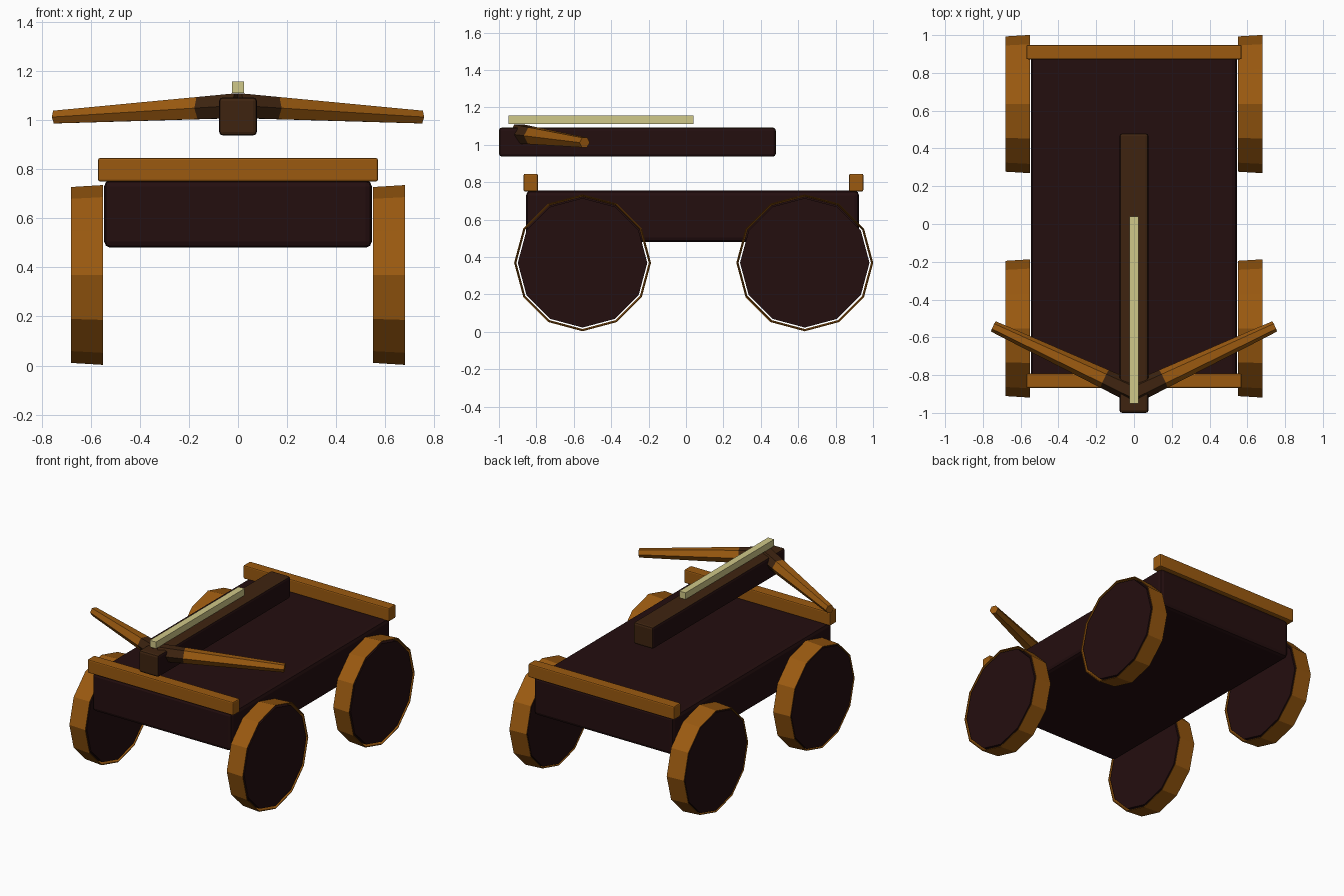
import bpy, bmesh, math
from mathutils import Vector

cube = bpy.data.objects.get("Cube")
if cube:
    bpy.data.objects.remove(cube, do_unlink=True)


def srgb(*c):
    return tuple((v / 255 / 12.92) if v < 11 else ((v / 255 + 0.055) / 1.055) ** 2.4 for v in c) + (1.0,)


def material(name, colour):
    m = bpy.data.materials.new(name)
    m.use_nodes = True
    m.diffuse_color = colour
    m.node_tree.nodes["Principled BSDF"].inputs["Base Color"].default_value = colour
    return m


dark = material("dark wood", srgb(36, 14, 15))
orange = material("orange wood", srgb(155, 90, 16))
brown = material("brown wood", srgb(62, 36, 16))
cream = material("pale bolt", srgb(208, 200, 136))


def finish(name, bm, mats):
    bmesh.ops.recalc_face_normals(bm, faces=bm.faces)
    me = bpy.data.meshes.new(name)
    bm.to_mesh(me)
    bm.free()
    for m in mats:
        me.materials.append(m)
    ob = bpy.data.objects.new(name, me)
    bpy.context.scene.collection.objects.link(ob)
    return ob


def box(name, lo, hi, mats, bevel=0.0, rule=None):
    """Bevelled box between two corners; rule picks a material from a face normal."""
    bm = bmesh.new()
    bmesh.ops.create_cube(bm, size=1)
    lo, hi = Vector(lo), Vector(hi)
    for v in bm.verts:
        v.co = (lo + hi) / 2 + v.co * (hi - lo)
    if bevel:
        bmesh.ops.bevel(bm, geom=bm.edges[:], offset=bevel, segments=2, profile=0.5, affect='EDGES')
    bm.normal_update()
    if rule:
        for f in bm.faces:
            f.material_index = rule(f.normal)
    return finish(name, bm, mats)


def loft(bm, rings, closed=False):
    """Join rings of points with quads and return the faces of each band."""
    vs = [[bm.verts.new(p) for p in r] for r in rings]
    n = len(vs[0])
    pairs = list(zip(vs, vs[1:])) + ([(vs[-1], vs[0])] if closed else [])
    bands = [[bm.faces.new((a[i], a[(i + 1) % n], b[(i + 1) % n], b[i])) for i in range(n)]
             for a, b in pairs]
    if not closed:
        bands[0].append(bm.faces.new(vs[0]))
        bands[-1].append(bm.faces.new(vs[-1]))
    return bands


def circle(x, y, z, r, n=12):
    return [(x, y + r * math.cos(2 * math.pi * i / n), z + r * math.sin(2 * math.pi * i / n))
            for i in range(n)]


# Cart body and the two cross bars
box("cart_body", (-0.545, -0.855, 0.48), (0.545, 0.925, 0.755), [dark], 0.025)
for name, y in (("front_bar", -0.83), ("rear_bar", 0.91)):
    box(name, (-0.57, y - 0.038, 0.75), (0.57, y + 0.038, 0.845), [orange], 0.008)

# Weapon beam with darker flanks, and the bolt above it
box("beam", (-0.077, -1.0, 0.937), (0.077, 0.48, 1.092), [brown, dark], 0.015,
    lambda n: 1 if abs(n.x) > 0.6 else 0)
box("bolt", (-0.024, -0.95, 1.11), (0.024, 0.04, 1.157), [cream])

# Wheels: thin tapered rim around a dark disc
for side, x in (("left", 0.615), ("right", -0.615)):
    for end, y in (("front", -0.553), ("rear", 0.635)):
        a, b, z = x - 0.065, x + 0.065, 0.369
        bm = bmesh.new()
        loft(bm, [circle(a, y, z, 0.358), circle(b, y, z, 0.366),
                  circle(b, y, z, 0.361), circle(a, y, z, 0.354)], closed=True)
        finish(f"{end}_{side}_wheel_rim", bm, [orange])
        bm = bmesh.new()
        loft(bm, [circle(a + 0.002, y, z, 0.346), circle(b - 0.002, y, z, 0.346)])
        finish(f"{end}_{side}_wheel_disc", bm, [dark])

# Bow arms: tapered six-sided limbs, brown at the root
for side, s in (("left", 1), ("right", -1)):
    root, tip = Vector((0, -0.893, 1.058)), Vector((s * 0.745, -0.542, 1.012))
    d = (tip - root).normalized()
    u = d.cross(Vector((0, 0, 1))).normalized()
    w = u.cross(d)
    rings = []
    for t, r in ((0, 0.058), (0.209, 0.052), (1, 0.030)):
        c = root.lerp(tip, t)
        rings.append([c + r * (u * math.cos(k * math.pi / 3) + w * math.sin(k * math.pi / 3))
                      for k in range(6)])
    bm = bmesh.new()
    for f in loft(bm, rings)[0]:
        f.material_index = 1
    finish(f"{side}_bow_arm", bm, [orange, brown])
